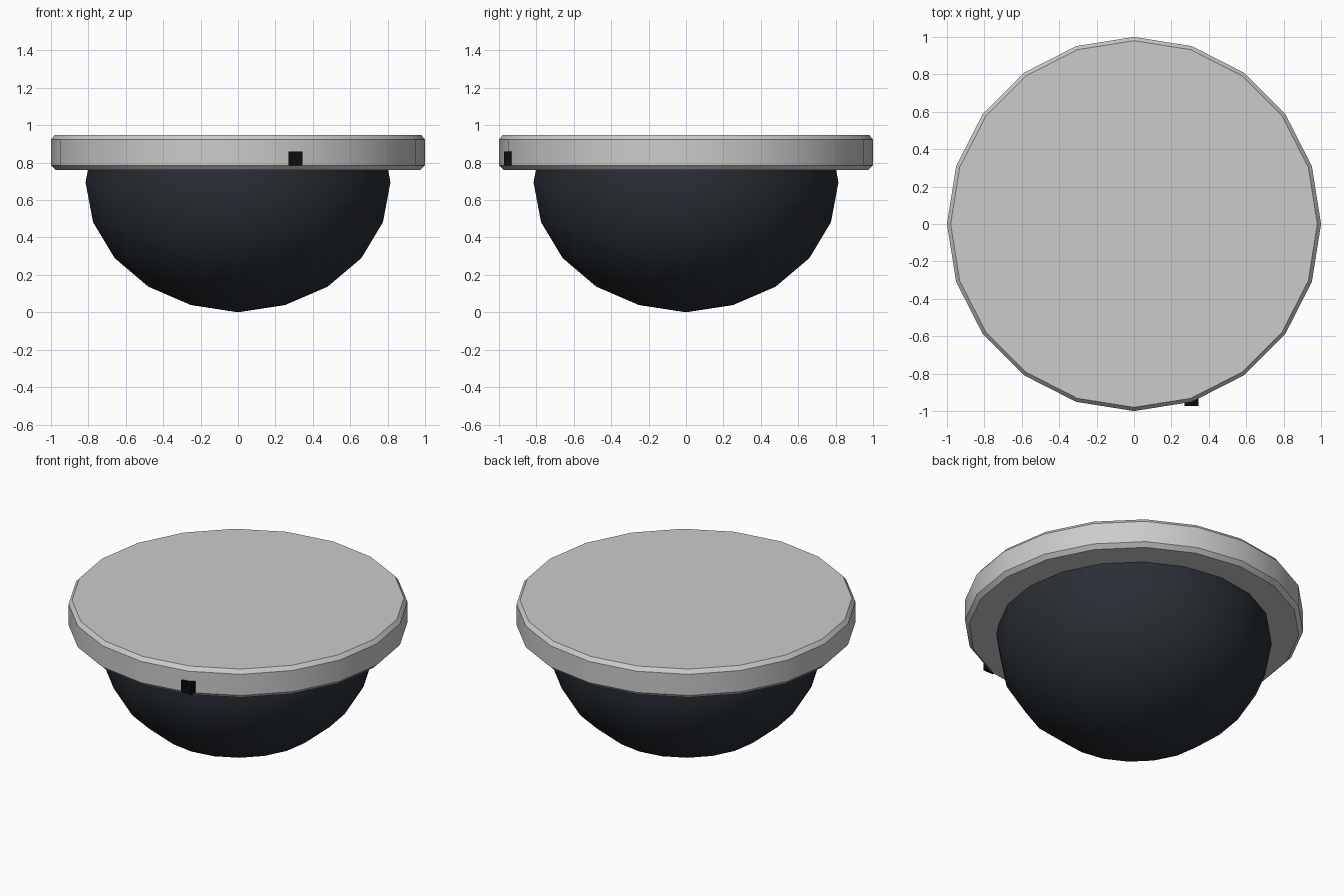
import bpy, bmesh, math

if "Cube" in bpy.data.objects:
    bpy.data.objects.remove(bpy.data.objects["Cube"])

SIDES = 20


def make_object(name, bm, color=None):
    bmesh.ops.recalc_face_normals(bm, faces=bm.faces)
    mesh = bpy.data.meshes.new(name)
    bm.to_mesh(mesh)
    bm.free()
    obj = bpy.data.objects.new(name, mesh)
    bpy.context.collection.objects.link(obj)
    if color:
        mat = bpy.data.materials.new(name + "_material")
        mat.diffuse_color = color
        mat.use_nodes = True
        mat.node_tree.nodes["Principled BSDF"].inputs["Base Color"].default_value = mat.diffuse_color
        mesh.materials.append(mat)
    return obj


def shade(obj):
    bpy.ops.object.select_all(action='DESELECT')
    obj.select_set(True)
    bpy.context.view_layer.objects.active = obj
    bpy.ops.object.shade_smooth_by_angle(angle=math.radians(30))


def lathe(name, profile, color=None):
    """Spin (radius, z) points around z; the ends are closed with a flat face or a pole."""
    bm = bmesh.new()
    rings = []
    for r, z in profile:
        if r < 1e-4:
            rings.append([bm.verts.new((0, 0, z))] * SIDES)
        else:
            rings.append([bm.verts.new((r * math.cos(i * math.tau / SIDES),
                                        r * math.sin(i * math.tau / SIDES), z))
                          for i in range(SIDES)])
    for low, high in zip(rings, rings[1:]):
        for i in range(SIDES):
            j = (i + 1) % SIDES
            bm.faces.new(list(dict.fromkeys((low[i], low[j], high[j], high[i]))))
    for ring in (rings[0], rings[-1]):
        if ring[0] is not ring[1]:
            bm.faces.new(ring)
    obj = make_object(name, bm, color)
    shade(obj)
    return obj


# Chamfered mounting plate
lathe("mounting_plate", [(0.975, 0.76), (1.0, 0.785), (1.0, 0.923), (0.98, 0.948)])

# Tinted dome: squashed sphere whose last ring is hidden inside the plate
dome = [(0.815 * math.sin(math.radians(a)), 0.695 - 0.69 * math.cos(math.radians(a)))
        for a in range(0, 109, 18)]
dome[0] = (0, 0.0)
lathe("dome", dome, (0.022, 0.028, 0.036, 1))

# Small black indicator block on the rim
bm = bmesh.new()
bmesh.ops.create_cube(bm, size=0.075)
bmesh.ops.translate(bm, verts=bm.verts, vec=(0.308, -0.935, 0.823))
make_object("indicator", bm, (0.004, 0.004, 0.004, 1))
